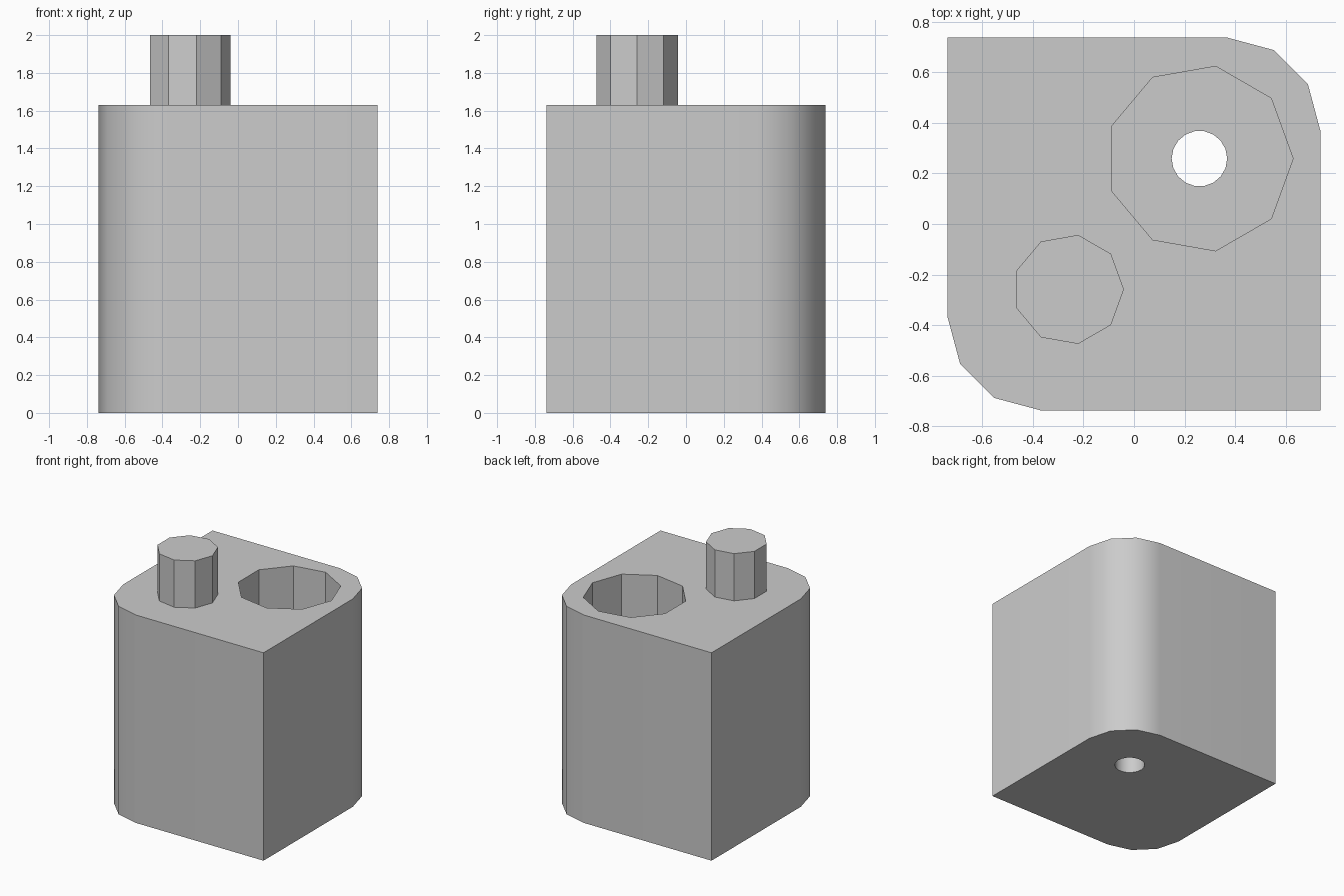
import bpy
import bmesh
from math import cos, sin, radians, tau

cube = bpy.data.objects.get("Cube")
if cube:
    bpy.data.objects.remove(cube, do_unlink=True)

HALF, CORNER, TOP = 0.738, 0.369, 1.63
OFFSET = 0.259          # peg and socket sit on the diagonal
SOCKET_FLOOR = 0.55

grey = bpy.data.materials.new("light grey")
grey.use_nodes = True
colour = (0.6, 0.6, 0.6, 1)
grey.diffuse_color = colour
grey.node_tree.nodes["Principled BSDF"].inputs["Base Color"].default_value = colour


def prism(name, outline, z0, z1):
    """Extrude a flat outline from z0 up to z1."""
    bm = bmesh.new()
    base = bm.faces.new([bm.verts.new((x, y, z0)) for x, y in outline])
    ext = bmesh.ops.extrude_face_region(bm, geom=[base], use_keep_orig=True)
    top = [v for v in ext["geom"] if isinstance(v, bmesh.types.BMVert)]
    bmesh.ops.translate(bm, verts=top, vec=(0, 0, z1 - z0))
    bmesh.ops.recalc_face_normals(bm, faces=bm.faces)
    mesh = bpy.data.meshes.new(name)
    bm.to_mesh(mesh)
    bm.free()
    mesh.materials.append(grey)
    obj = bpy.data.objects.new(name, mesh)
    bpy.context.collection.objects.link(obj)
    return obj


def ring(centre, radius, sides):
    return [(centre + radius * cos(tau * i / sides),
             centre + radius * sin(tau * i / sides)) for i in range(sides)]


def cut(target, cutter):
    """Subtract the cutter and throw it away."""
    cutter.hide_render = True
    mod = target.modifiers.new("cut", 'BOOLEAN')
    mod.operation, mod.solver, mod.object = 'DIFFERENCE', 'EXACT', cutter
    bpy.context.view_layer.objects.active = target
    bpy.ops.object.modifier_apply(modifier=mod.name)
    bpy.data.objects.remove(cutter, do_unlink=True)


# Block: two opposite corners rounded, two left square
inner = HALF - CORNER
arc = [(inner + CORNER * cos(radians(a)), inner + CORNER * sin(radians(a)))
       for a in range(0, 91, 30)]
outline = arc + [(-HALF, HALF)] + [(-x, -y) for x, y in arc] + [(HALF, -HALF)]
block = prism("block", outline, 0, TOP)

# Nine-sided socket with a narrow hole through its floor
cut(block, prism("socket_cutter", ring(OFFSET, 0.371, 9), SOCKET_FLOOR, TOP + 0.2))
cut(block, prism("hole_cutter", ring(OFFSET, 0.11, 18), -0.2, SOCKET_FLOOR + 0.2))

# Soft shading on the rounded corners and hole, crisp edges elsewhere
bm = bmesh.new()
bm.from_mesh(block.data)
for face in bm.faces:
    face.smooth = True
for edge in bm.edges:
    edge.smooth = edge.calc_face_angle(0) < radians(31)
bm.to_mesh(block.data)
bm.free()
weighted = block.modifiers.new("weighted_normals", 'WEIGHTED_NORMAL')
weighted.keep_sharp = True

# Nine-sided peg on top
prism("peg", ring(-OFFSET, 0.219, 9), TOP, 2)
